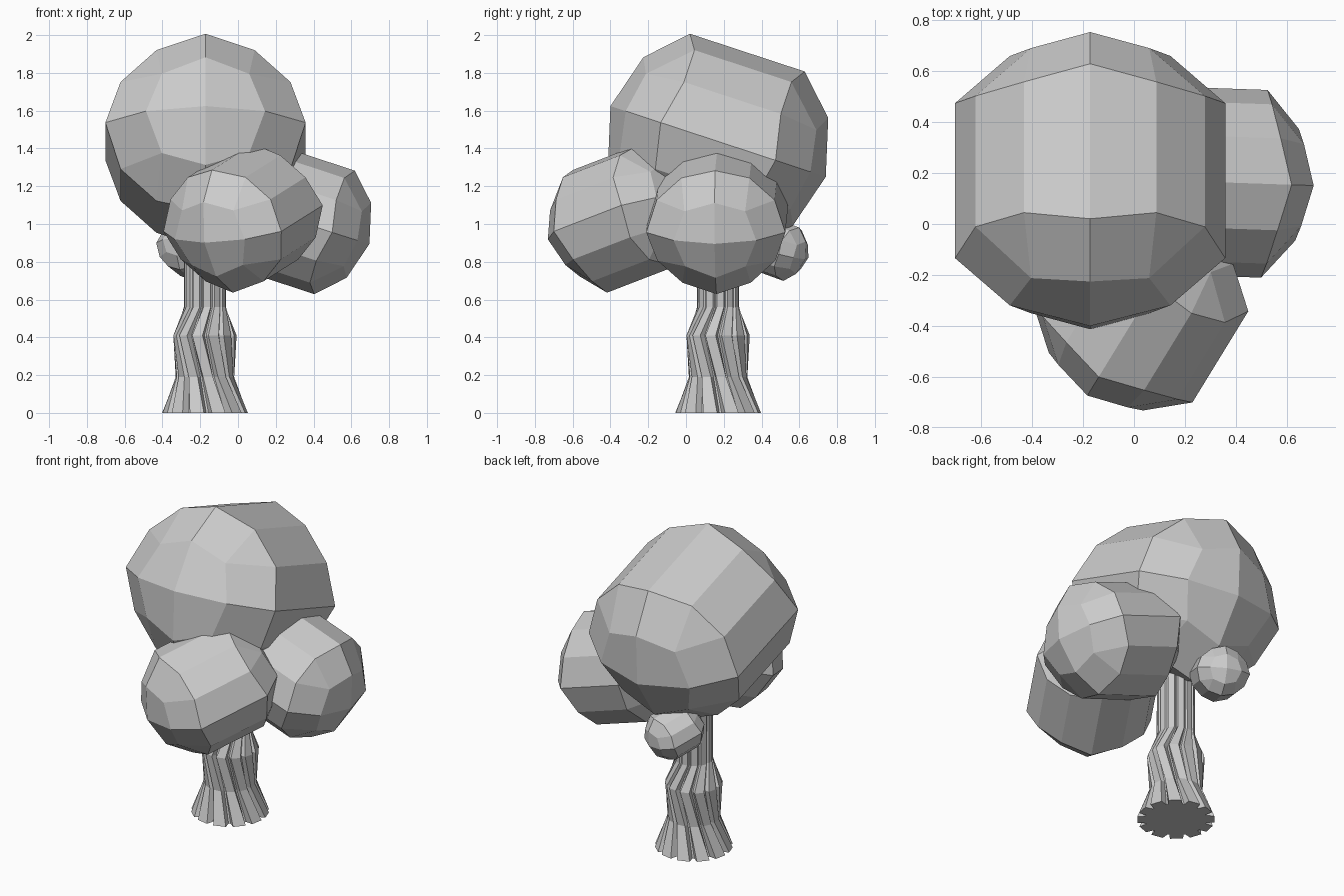
import bpy, bmesh
from math import sin, cos, radians, pi

if "Cube" in bpy.data.objects:
    bpy.data.objects.remove(bpy.data.objects["Cube"])


def finish(bm, name):
    bmesh.ops.recalc_face_normals(bm, faces=bm.faces[:])
    me = bpy.data.meshes.new(name)
    bm.to_mesh(me)
    bm.free()
    ob = bpy.data.objects.new(name, me)
    bpy.context.collection.objects.link(ob)
    return ob


def foliage(name, loc, scale, turn, tilt=-18.2):
    """Faceted drum with two rounded quad caps, lying along local y."""
    bm = bmesh.new()
    rings = []
    for s in (-1, 1):
        # 12-sided rim, pulled in a little between the quarter points
        rim = []
        for k in range(12):
            a = k * pi / 6
            f, d = (1, .32) if k % 3 == 0 else (.98, .27)
            rim.append(bm.verts.new((.53 * f * sin(a), s * d, .495 * f * cos(a))))
        # inner ring of 8 and the cap centre
        inner = []
        for k in range(8):
            a = k * pi / 4
            r, d = (1, .515) if k % 2 == 0 else (1.04, .475)
            inner.append(bm.verts.new((.315 * r * sin(a), s * d, .30 * r * cos(a))))
        pole = bm.verts.new((0, s * .60, 0))
        for q in range(4):
            m0, dg, m1 = inner[2 * q], inner[2 * q + 1], inner[(2 * q + 2) % 8]
            b = [rim[(3 * q + i) % 12] for i in range(4)]
            bm.faces.new((pole, m0, dg, m1))
            bm.faces.new((m0, b[0], b[1], dg))
            bm.faces.new((dg, b[1], b[2]))
            bm.faces.new((dg, b[2], b[3], m1))
        rings.append(rim)
    # straight band between the caps
    for k in range(12):
        n = (k + 1) % 12
        bm.faces.new((rings[0][k], rings[0][n], rings[1][n], rings[1][k]))
    ob = finish(bm, name)
    ob.location = loc
    ob.scale = (scale,) * 3
    ob.rotation_euler = (radians(tilt), 0, radians(turn))
    return ob


def trunk(cx, cy, lobes=12):
    """Fluted, kinked trunk: stacked lobed rings."""
    bm = bmesh.new()
    # height, radius, groove depth factor, twist in degrees
    levels = [(0, .227, .80, 19), (.19, .155, .82, 6), (.41, .168, .82, -14),
              (.56, .112, .90, 6), (1.15, .110, .92, 6)]
    rings = []
    for z, r, g, tw in levels:
        ring = []
        for k in range(lobes):
            for off, f in ((-.32, 1), (.32, 1), (.44, g), (.56, g)):
                a = (k + off) * 2 * pi / lobes + radians(tw)
                ring.append(bm.verts.new((cx + r * f * cos(a), cy + r * f * sin(a), z)))
        rings.append(ring)
    n = len(rings[0])
    for lo, hi in zip(rings, rings[1:]):
        for i in range(n):
            j = (i + 1) % n
            bm.faces.new((lo[i], lo[j], hi[j], hi[i]))
    bm.faces.new(rings[0])
    bm.faces.new(rings[-1])
    return finish(bm, "trunk")


trunk(-.175, .17)
foliage("crown_foliage", (-.172, .17, 1.437), 1.0, 0)
foliage("front_foliage", (.027, -.33, 1.03), .69, 148.5)
foliage("right_foliage", (.30, .165, 1.025), .695, -92)
foliage("small_back_foliage", (-.25, .475, .87), .30, -25)
